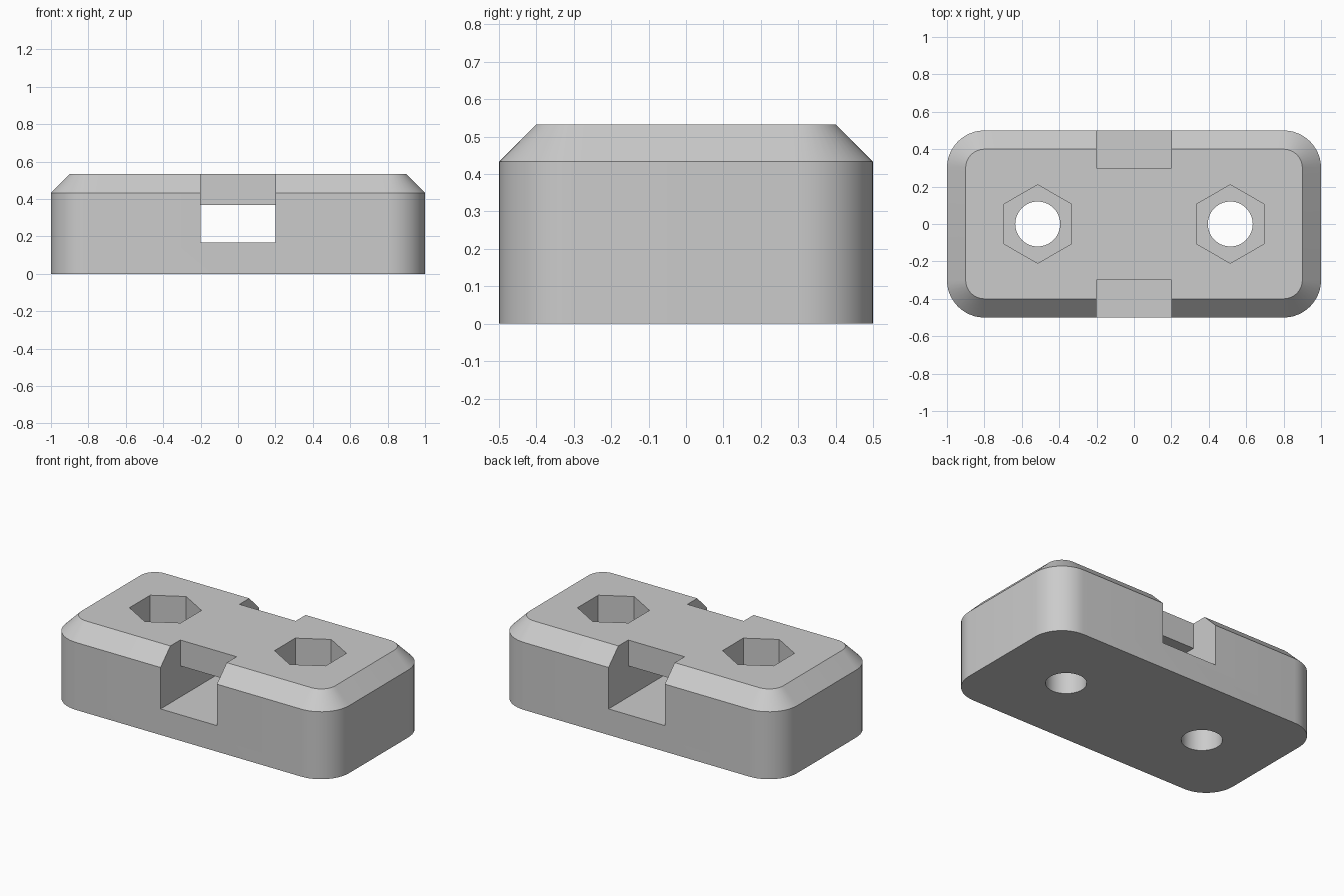
import bpy, bmesh, math
from mathutils import Vector

if "Cube" in bpy.data.objects:
    bpy.data.objects.remove(bpy.data.objects["Cube"], do_unlink=True)

HEIGHT, CHAMFER = 0.533, 0.1
FLOOR, CEILING = 0.167, 0.367
SCREW_X = 0.515


def loft(name, rings):
    """Closed solid through a stack of equal rings."""
    bm = bmesh.new()
    loops = [[bm.verts.new(p) for p in ring] for ring in rings]
    n = len(loops[0])
    for low, high in zip(loops, loops[1:]):
        for i in range(n):
            j = (i + 1) % n
            bm.faces.new((low[i], low[j], high[j], high[i]))
    bm.faces.new(loops[0][::-1])
    bm.faces.new(loops[-1])
    bmesh.ops.recalc_face_normals(bm, faces=bm.faces)
    mesh = bpy.data.meshes.new(name)
    bm.to_mesh(mesh)
    bm.free()
    obj = bpy.data.objects.new(name, mesh)
    bpy.context.collection.objects.link(obj)
    return obj


def rounded_ring(radius, z, steps=12):
    """Rectangle with corners rounded about fixed corner centres."""
    points = []
    for k, (sx, sy) in enumerate([(1, 1), (-1, 1), (-1, -1), (1, -1)]):
        for i in range(steps + 1):
            a = (k + i / steps) * math.pi / 2
            points.append(Vector((sx * 0.8 + radius * math.cos(a),
                                  sy * 0.3 + radius * math.sin(a), z)))
    return points


def prism(name, x, radius, sides, z0, z1):
    """Upright prism with a vertex pointing to the back."""
    angles = [math.pi / 2 + math.tau * i / sides for i in range(sides)]
    return loft(name, [[(x + radius * math.cos(a), radius * math.sin(a), z)
                        for a in angles] for z in (z0, z1)])


# Chamfered block with rounded corners
body = loft("clamp_block", [rounded_ring(0.2, 0),
                            rounded_ring(0.2, HEIGHT - CHAMFER),
                            rounded_ring(0.2 - CHAMFER, HEIGHT)])

# Strap channel: tunnel under a bridge, open to the top at both ends
half = [(0.6, FLOOR), (0.6, 0.7), (0.3, 0.7), (0.3, CEILING)]
channel = half + [(-y, z) for y, z in reversed(half)]
cutters = [loft("channel_cutter", [[(x, y, z) for y, z in channel]
                                   for x in (-0.2, 0.2)])]

# Nut pockets and screw holes
for side in (-1, 1):
    cutters.append(prism("nut_cutter", side * SCREW_X, 0.21, 6, 0.2, 0.7))
    cutters.append(prism("screw_cutter", side * SCREW_X, 0.12, 48, -0.1, 0.4))

bpy.ops.object.select_all(action="DESELECT")
bpy.context.view_layer.objects.active = body
body.select_set(True)
for cutter in cutters:
    cutter.hide_render = True
    cut = body.modifiers.new("cut", "BOOLEAN")
    cut.operation, cut.solver, cut.object = "DIFFERENCE", "EXACT", cutter
    bpy.ops.object.modifier_apply(modifier=cut.name)
    bpy.data.objects.remove(cutter, do_unlink=True)

# Grey plastic
grey = (0.6, 0.6, 0.6, 1)
material = bpy.data.materials.new("grey plastic")
material.use_nodes = True
material.diffuse_color = grey
material.node_tree.nodes["Principled BSDF"].inputs["Base Color"].default_value = grey
body.data.materials.clear()
body.data.materials.append(material)

bpy.ops.object.shade_smooth_by_angle(angle=math.radians(30))
